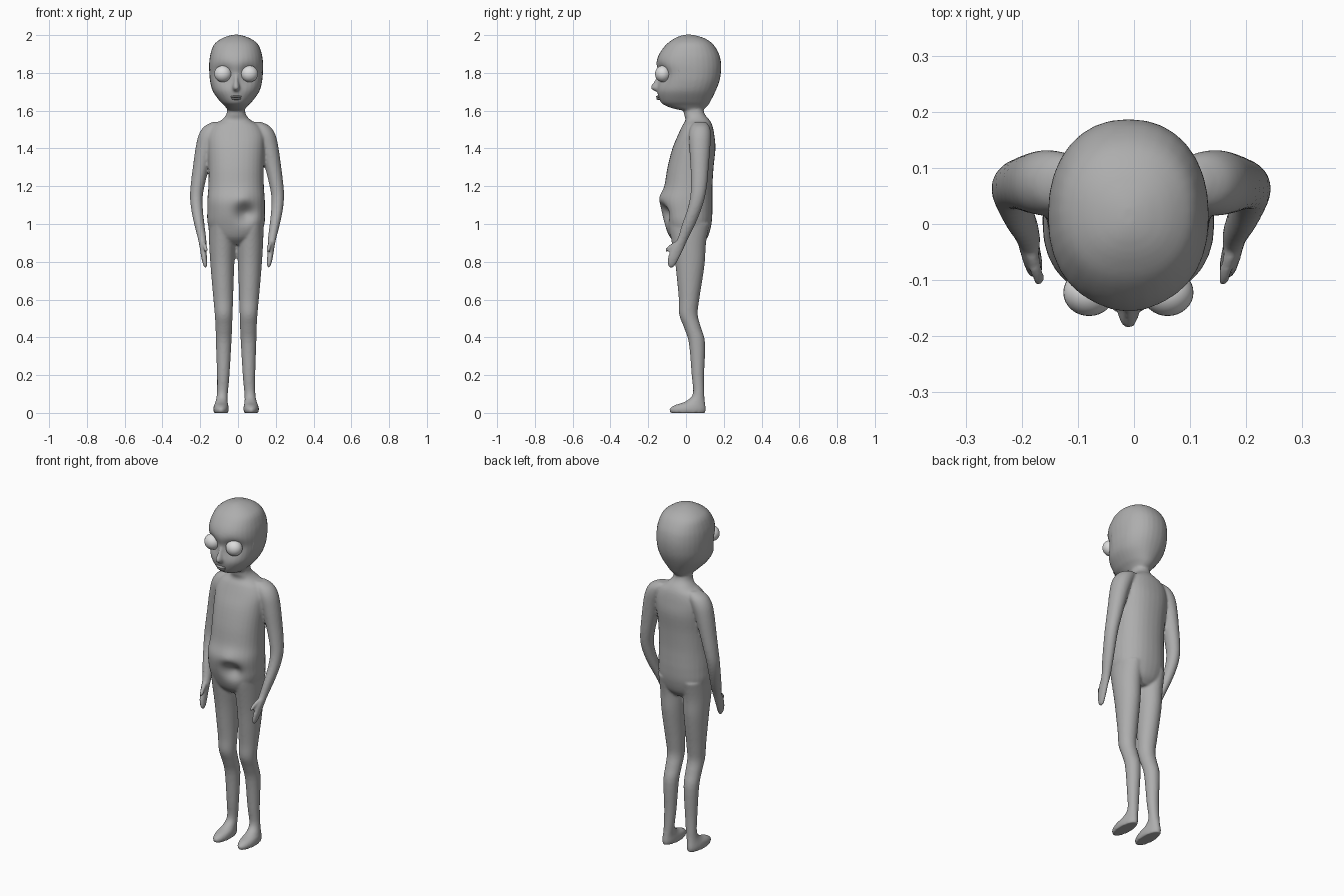
import bpy, bmesh, math

MID = -0.01      # symmetry line of the figure
SIDES = 32


def material(name, rgb):
    m = bpy.data.materials.new(name)
    m.diffuse_color = (*rgb, 1)
    return m


skin = material("grey_skin", (0.42, 0.42, 0.42))
eye_white = material("pale_eye", (0.72, 0.72, 0.72))


def spline(a, b, c, d, t):
    return 0.5 * (2 * b + (c - a) * t + (2 * a - 5 * b + 4 * c - d) * t * t
                  + (3 * b - a - 3 * c + d) * t ** 3)


def loft(bm, rings, side=1, mid=MID, power=2.0):
    """Smooth closed tube through rings of (z, x centre, x radius, y front, y back)."""
    last, fine = len(rings) - 1, []
    for i in range(last):
        four = [rings[min(max(i + k, 0), last)] for k in (-1, 0, 1, 2)]
        fine += [[spline(*v, s / 4) for v in zip(*four)] for s in range(4)]
    fine.append(rings[-1])
    loops = []
    for z, cx, rx, y0, y1 in fine:
        loop = []
        for k in range(SIDES):
            a = 2 * math.pi * k / SIDES
            c, s = math.cos(a), math.sin(a)
            px = math.copysign(abs(c) ** (2 / power), c) * rx
            py = math.copysign(abs(s) ** (2 / power), s) * (y1 - y0) / 2
            loop.append(bm.verts.new((mid + side * (cx + px), (y0 + y1) / 2 + py, z)))
        loops.append(loop)
    for lo, hi in zip(loops, loops[1:]):
        for k in range(SIDES):
            n = (k + 1) % SIDES
            bm.faces.new((lo[k], lo[n], hi[n], hi[k]))
    bm.faces.new(loops[0][::-1])
    bm.faces.new(loops[-1])


bm = bmesh.new()

# Head
loft(bm, [(1.600, 0, .040, -.010, .080), (1.612, 0, .050, -.070, .100),
          (1.630, 0, .066, -.115, .118), (1.650, 0, .086, -.137, .130),
          (1.700, 0, .122, -.152, .155), (1.750, 0, .137, -.150, .175),
          (1.800, 0, .142, -.152, .185), (1.850, 0, .143, -.158, .186),
          (1.900, 0, .136, -.142, .175), (1.950, 0, .117, -.105, .145),
          (1.980, 0, .080, -.065, .105), (1.996, 0, .040, -.030, .060),
          (2.002, 0, .012, -.005, .030)], power=2.2)

# Nose
loft(bm, [(1.800, 0, .010, -.152, -.110), (1.760, 0, .013, -.168, -.110),
          (1.725, 0, .020, -.188, -.110), (1.708, 0, .016, -.174, -.110),
          (1.700, 0, .008, -.155, -.110)][::-1])

# Torso and neck
loft(bm, [(.890, 0, .060, -.040, .080), (.930, 0, .120, -.085, .115),
          (1.00, 0, .150, -.115, .135), (1.07, 0, .153, -.134, .140),
          (1.13, 0, .152, -.138, .140), (1.20, 0, .147, -.115, .140),
          (1.30, 0, .146, -.098, .146), (1.40, 0, .150, -.072, .156),
          (1.47, 0, .150, -.043, .150), (1.52, 0, .125, -.020, .140),
          (1.55, 0, .078, -.003, .125), (1.58, 0, .052, -.010, .100),
          (1.62, 0, .046, -.014, .090), (1.68, 0, .046, -.014, .090)], power=2.25)

for side in (-1, 1):
    # Leg and foot
    loft(bm, [(.000, .080, .038, -.083, .102), (.020, .080, .041, -.088, .105),
              (.040, .079, .038, -.062, .103), (.060, .077, .032, -.005, .100),
              (.100, .073, .029, .036, .097), (.200, .068, .033, .030, .096),
              (.370, .066, .041, .015, .101), (.450, .065, .044, -.010, .080),
              (.520, .066, .047, -.036, .062), (.600, .068, .052, -.038, .070),
              (.700, .071, .058, -.047, .086), (.800, .073, .064, -.058, .100),
              (.900, .074, .069, -.075, .106), (1.00, .076, .070, -.095, .125)], side)

    # Arm and hand
    loft(bm, [(.770, .167, .006, -.088, -.068), (.785, .169, .011, -.097, -.055),
              (.820, .174, .015, -.096, -.036), (.870, .180, .017, -.078, -.012),
              (.920, .185, .022, -.046, .010), (1.00, .200, .027, -.020, .050),
              (1.08, .212, .031, .008, .082), (1.15, .215, .034, .023, .102),
              (1.22, .206, .038, .026, .113), (1.30, .191, .043, .024, .120),
              (1.40, .170, .050, .018, .128), (1.47, .148, .056, .015, .132),
              (1.515, .123, .053, .025, .125), (1.54, .100, .030, .045, .105)],
         side, mid=-.005)

    # Thumb
    loft(bm, [(.853, .164, .006, -.111, -.098), (.865, .165, .010, -.110, -.085),
              (.885, .170, .011, -.092, -.060), (.905, .178, .010, -.062, -.035)],
         side, mid=-.005)

source = bpy.data.meshes.new("body_parts")
bm.to_mesh(source)
bm.free()
body = bpy.data.objects.new("body", source)
bpy.context.collection.objects.link(body)

# Fuse the parts into one continuous skin
fuse = body.modifiers.new("fuse", 'REMESH')
fuse.mode = 'VOXEL'
fuse.voxel_size = 0.007
soften = body.modifiers.new("soften", 'SMOOTH')
soften.factor = 0.5
soften.iterations = 4
deps = bpy.context.evaluated_depsgraph_get()
mesh = bpy.data.meshes.new_from_object(body.evaluated_get(deps))
body.modifiers.clear()
body.data = mesh
bpy.data.meshes.remove(source)

# Press in the eye sockets and belly hollow, raise the hollow's rim: x, z, spread, depth
presses = [(-.080, 1.795, .034, .026), (.060, 1.795, .034, .026),
           (.040, 1.060, .036, .045), (.030, 1.125, .035, -.012)]
for v in mesh.vertices:
    if v.co.y < -0.04:
        x, z = v.co.x, v.co.z
        v.co.y += sum(d * math.exp(-((x - px) ** 2 + (z - pz) ** 2) / (2 * r * r))
                      for px, pz, r, d in presses)
mesh.materials.clear()
mesh.materials.append(skin)
mesh.polygons.foreach_set("use_smooth", [True] * len(mesh.polygons))


def ball(name, loc, scale, mat):
    bpy.ops.mesh.primitive_uv_sphere_add(segments=32, ring_count=16, radius=1, location=loc)
    ob = bpy.context.object
    ob.name, ob.scale = name, scale
    ob.data.materials.append(mat)
    bpy.ops.object.shade_smooth()


# Eyes
for name, x in (("right_eye", -.080), ("left_eye", .060)):
    ball(name, (x, -.122, 1.795), (.046, .042, .044), eye_white)

# Lips
ball("upper_lip", (MID, -.147, 1.674), (.030, .013, .006), skin)
ball("lower_lip", (MID, -.143, 1.663), (.025, .014, .006), skin)
